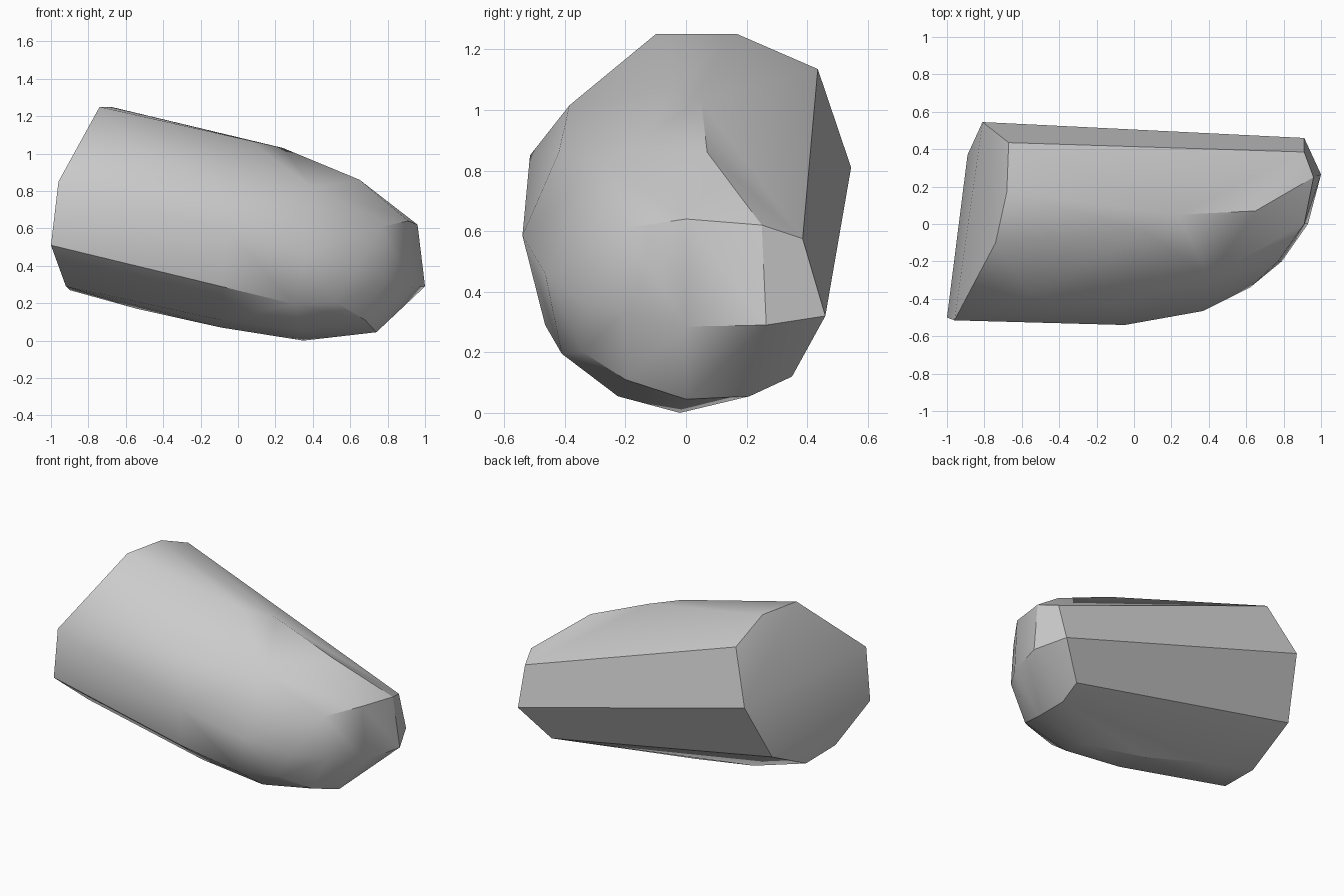
import bpy
import bmesh
import math

cube = bpy.data.objects.get("Cube")
if cube:
    bpy.data.objects.remove(cube, do_unlink=True)


def make_material(name, colour):
    """Plain flat colour for both the viewport and the render."""
    material = bpy.data.materials.new(name)
    material.use_nodes = True
    material.diffuse_color = colour
    shader = material.node_tree.nodes["Principled BSDF"]
    shader.inputs["Base Color"].default_value = colour
    shader.inputs["Roughness"].default_value = 0.8
    return material


def hull_object(name, outlines, material, sharp_angle):
    """Wrap a tight convex skin around all the outline points."""
    mesh = bpy.data.meshes.new(name)
    bm = bmesh.new()
    for outline in outlines:
        for point in outline:
            bm.verts.new(point)
    result = bmesh.ops.convex_hull(bm, input=bm.verts)
    leftovers = set(result["geom_interior"]) | set(result["geom_unused"])
    loose = [item for item in leftovers if isinstance(item, bmesh.types.BMVert)]
    bmesh.ops.delete(bm, geom=loose, context="VERTS")
    # Merge the triangles of nearly flat facets into larger faces
    bmesh.ops.dissolve_limit(bm, angle_limit=math.radians(2),
                             verts=bm.verts, edges=bm.edges)
    bmesh.ops.recalc_face_normals(bm, faces=bm.faces)
    bm.to_mesh(mesh)
    bm.free()
    mesh.materials.append(material)
    rock = bpy.data.objects.new(name, mesh)
    bpy.context.collection.objects.link(rock)
    bpy.ops.object.select_all(action="DESELECT")
    rock.select_set(True)
    bpy.context.view_layer.objects.active = rock
    bpy.ops.object.shade_smooth_by_angle(angle=math.radians(sharp_angle))
    return rock


# Broad broken end of the rock
broken_end = [
    (-.67, .435, 1.135), (-.68, .17, 1.25), (-.74, -.1, 1.25),
    (-.96, -.515, .85), (-1, -.5, .51), (-.92, -.25, .29),
    (-.9, .03, .27), (-.89, .37, .44), (-.81, .545, .81),
]

# Narrow chipped nose at the other end
nose = [
    (.96, .25, .62), (1, .265, .29), (.91, .385, .575), (.91, .46, .32),
    (.93, 0, .285), (.91, 0, .64), (.77, -.2, .61), (.79, -.2, .335),
]

# Keel running along the underside
keel = [
    (.74, .35, .12), (.73, .21, .055), (.74, 0, .045), (.68, -.2, .11),
    (.35, -.02, 0), (.34, -.225, .055), (-.09, 0, .07),
    (-.09, -.24, .11), (-.54, .06, .17),
]

# Rounded front flank
flank = [
    (.3, -.41, .195), (.53, -.34, .2), (.62, -.34, .37), (.37, -.465, .46),
    (-.05, -.54, .585), (-.09, -.465, .29), (-.1, -.42, .86),
    (-.55, -.385, 1.015), (.4, -.28, .82),
]

# Sloping crest along the top
crest = [(.06, -.04, 1.07), (.24, .05, 1.03), (.65, .07, .86)]

stone = make_material("grey stone", (0.6, 0.6, 0.6, 1))
hull_object("rock", [broken_end, nose, keel, flank, crest], stone, 30)
